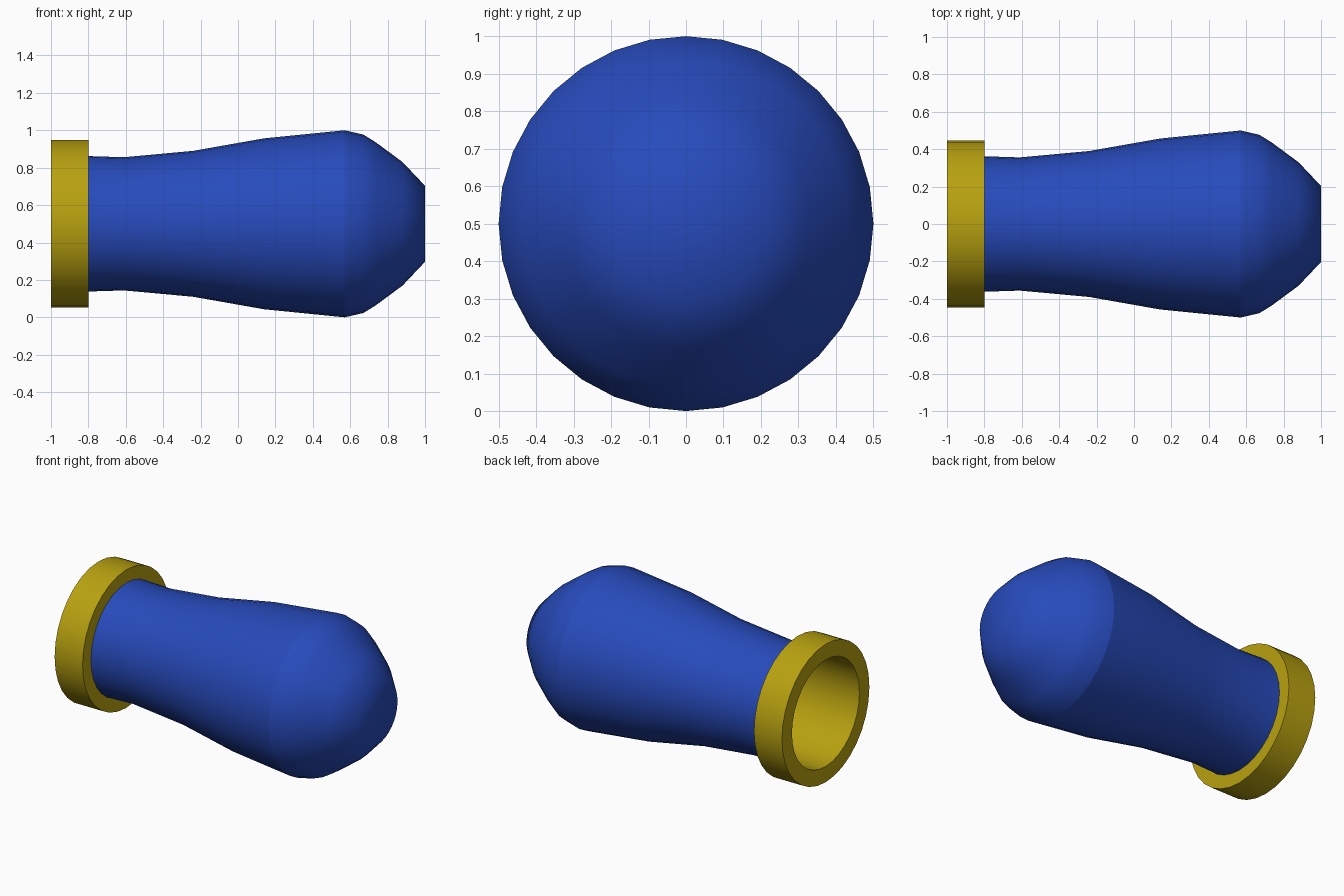
import bpy, bmesh, math

if "Cube" in bpy.data.objects:
    bpy.data.objects.remove(bpy.data.objects["Cube"])

SIDES = 32
AXIS_Z = 0.5


def material(name, rgb):
    m = bpy.data.materials.new(name)
    m.diffuse_color = (*rgb, 1)
    m.use_nodes = True
    m.node_tree.nodes["Principled BSDF"].inputs["Base Color"].default_value = m.diffuse_color
    return m


def lathe(name, profile, mat, sharp_angle=None):
    """Spin (x, radius) points round the x axis; radius 0 makes a pole."""
    bm = bmesh.new()
    rings = []
    for x, r in profile:
        if r == 0:
            rings.append([bm.verts.new((x, 0, AXIS_Z))] * SIDES)
        else:
            angles = [2 * math.pi * j / SIDES for j in range(SIDES)]
            rings.append([bm.verts.new((x, r * math.sin(a), AXIS_Z + r * math.cos(a)))
                          for a in angles])
    for a, b in zip(rings, rings[1:]):
        for j in range(SIDES):
            k = (j + 1) % SIDES
            quad = [a[j], b[j], b[k], a[k]]
            bm.faces.new(list(dict.fromkeys(quad))).smooth = True
    mesh = bpy.data.meshes.new(name)
    bm.to_mesh(mesh)
    bm.free()
    mesh.materials.append(mat)
    if sharp_angle:
        mesh.set_sharp_from_angle(angle=math.radians(sharp_angle))
    ob = bpy.data.objects.new(name, mesh)
    bpy.context.collection.objects.link(ob)
    return ob


blue = material("royal blue", (0.02, 0.07, 0.5))
gold = material("dull gold", (0.48, 0.36, 0.005))

# Flared barrel
lathe("barrel", [(-0.8, 0.362), (-0.61, 0.356), (-0.24, 0.39),
                 (0.14, 0.457), (0.57, 0.5)], blue)

# Rounded rear end, a separate surface so the seam stays crisp
lathe("rounded_end", [(0.57, 0.5), (0.67, 0.477), (0.735, 0.437),
                      (0.88, 0.33), (1.0, 0.203), (1.0, 0)], blue)

# Muzzle band with the bore running into the barrel
lathe("muzzle_band", [(0.0, 0), (0.0, 0.345), (-1.0, 0.345), (-1.0, 0.447),
                      (-0.8, 0.447), (-0.8, 0.345)], gold, 30)
